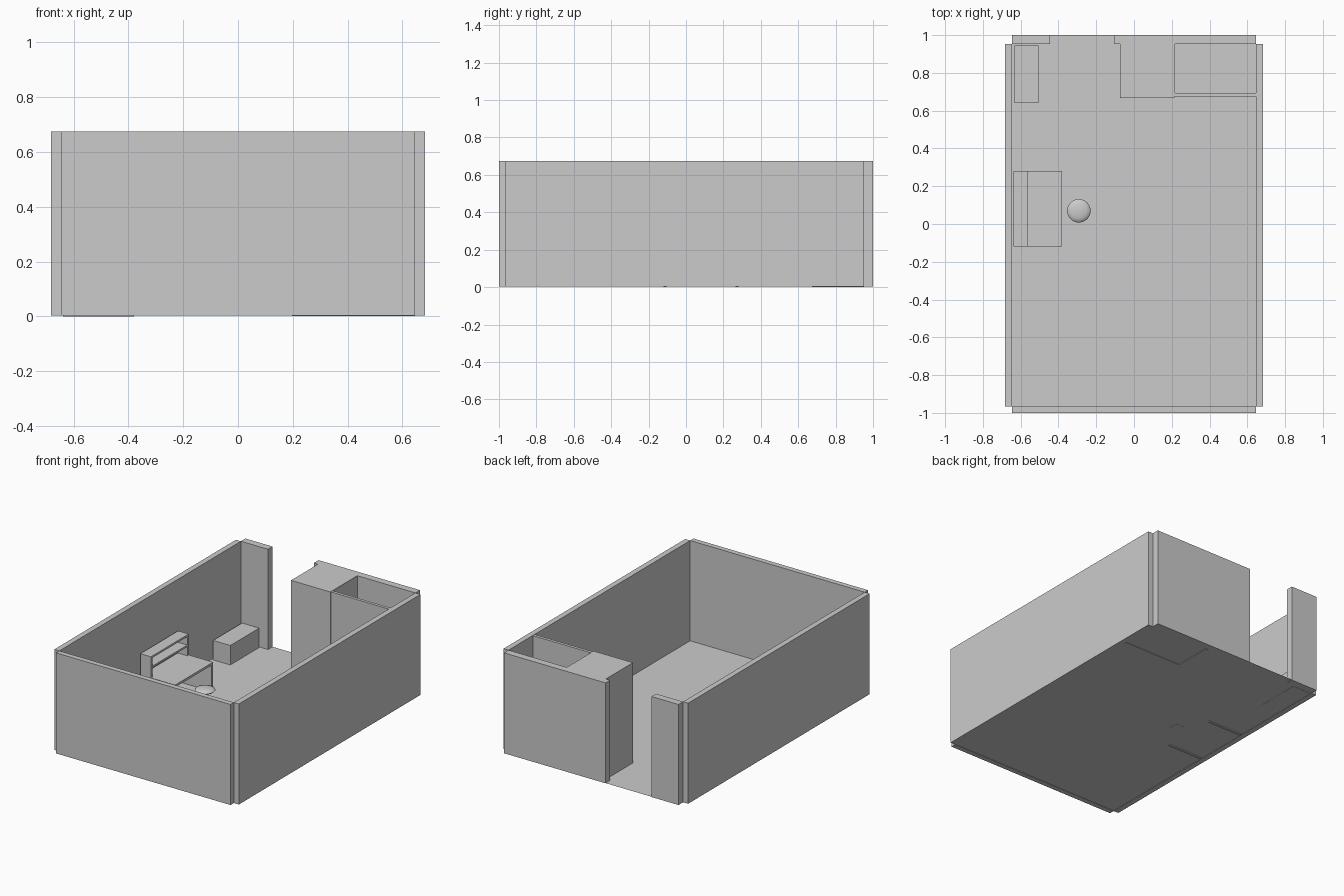
import bpy, bmesh, math

if "Cube" in bpy.data.objects:
    bpy.data.objects.remove(bpy.data.objects["Cube"])

H = 0.675   # wall top
F = 0.005   # floor level


def prism(name, pts, z0, z1):
    """Extrude a flat outline between two heights."""
    bm = bmesh.new()
    face = bm.faces.new([bm.verts.new((x, y, z0)) for x, y in pts])
    ext = bmesh.ops.extrude_face_region(bm, geom=[face])
    for v in ext["geom"]:
        if isinstance(v, bmesh.types.BMVert):
            v.co.z = z1
    bmesh.ops.recalc_face_normals(bm, faces=bm.faces)
    me = bpy.data.meshes.new(name)
    bm.to_mesh(me)
    bm.free()
    ob = bpy.data.objects.new(name, me)
    bpy.context.collection.objects.link(ob)
    return ob


def box(name, x0, x1, y0, y1, z0, z1):
    return prism(name, [(x0, y0), (x1, y0), (x1, y1), (x0, y1)], z0, z1)


# floor: a single sheet reaching out through the doorway
bpy.ops.mesh.primitive_plane_add(size=1, location=(0, 0.0175, F))
floor = bpy.context.object
floor.name = "floor"
floor.scale = (1.29, 1.965, 1)

# outer walls, with open notches at the corners
for side, s in (("left", -1), ("right", 1)):
    a, b = sorted((s * 0.645, s * 0.682))
    box(side + "_wall", a, b, -0.965, 0.952, F - 0.002, H)
box("front_wall", -0.645, 0.645, -1, -0.965, F - 0.002, H)
box("back_wall_left", -0.645, -0.445, 0.952, 1, F - 0.002, H)

# back wall right of the doorway, joined to the solid block
prism("back_wall_block", [(-0.105, 1), (-0.105, 0.952), (-0.075, 0.952), (-0.075, 0.667),
                          (0.215, 0.667), (0.215, 0.952), (0.645, 0.952), (0.645, 1)],
      F - 0.001, H)

# thin L-shaped partition around the small open cubicle
prism("cubicle_partition", [(0.197, 0.674), (0.645, 0.674), (0.645, 0.694),
                            (0.216, 0.694), (0.216, 0.952), (0.197, 0.952)],
      F - 0.003, H - 0.002)

# low cabinet
box("cabinet", -0.632, -0.505, 0.64, 0.945, F - 0.001, 0.135)

# desk with side panels and a shelf unit on top
X0, X1, XS, Y0, Y1, T = -0.638, -0.38, -0.56, -0.12, 0.28, 0.016
box("desk_top", X0, X1, Y0, Y1, 0.18, 0.195)
for name, y in (("front", Y0), ("back", Y1 - T)):
    box("desk_side_" + name, X0, X1, y, y + T, 0, 0.18)
    box("shelf_side_" + name, X0, XS, y, y + T, 0.195, 0.322)
box("shelf_middle", X0, XS, Y0 + T, Y1 - T, 0.255, 0.267)
box("shelf_top", X0, XS, Y0, Y1, 0.322, 0.335)
box("shelf_back", X0, X0 + 0.008, Y0 + T, Y1 - T, 0.195, 0.322)

# round pedestal stool, turned from a profile
profile = [(0, 0.004), (0.048, 0.004), (0.048, 0.008), (0.03, 0.014), (0.014, 0.03),
           (0.012, 0.085), (0.03, 0.098), (0.055, 0.107), (0.062, 0.114), (0.058, 0.12),
           (0.04, 0.126), (0.02, 0.129), (0, 0.13)]
bm = bmesh.new()
vs = [bm.verts.new((r, 0, z)) for r, z in profile]
es = [bm.edges.new(p) for p in zip(vs, vs[1:])]
bmesh.ops.spin(bm, geom=vs + es, cent=(0, 0, 0), axis=(0, 0, 1),
               angle=math.tau, steps=32)
bmesh.ops.remove_doubles(bm, verts=bm.verts, dist=1e-5)
bmesh.ops.recalc_face_normals(bm, faces=bm.faces)
me = bpy.data.meshes.new("stool")
bm.to_mesh(me)
bm.free()
stool = bpy.data.objects.new("stool", me)
stool.location = (-0.292, 0.07, 0)
bpy.context.collection.objects.link(stool)
bpy.ops.object.select_all(action="DESELECT")
bpy.context.view_layer.objects.active = stool
stool.select_set(True)
bpy.ops.object.shade_smooth_by_angle(angle=math.radians(40))
